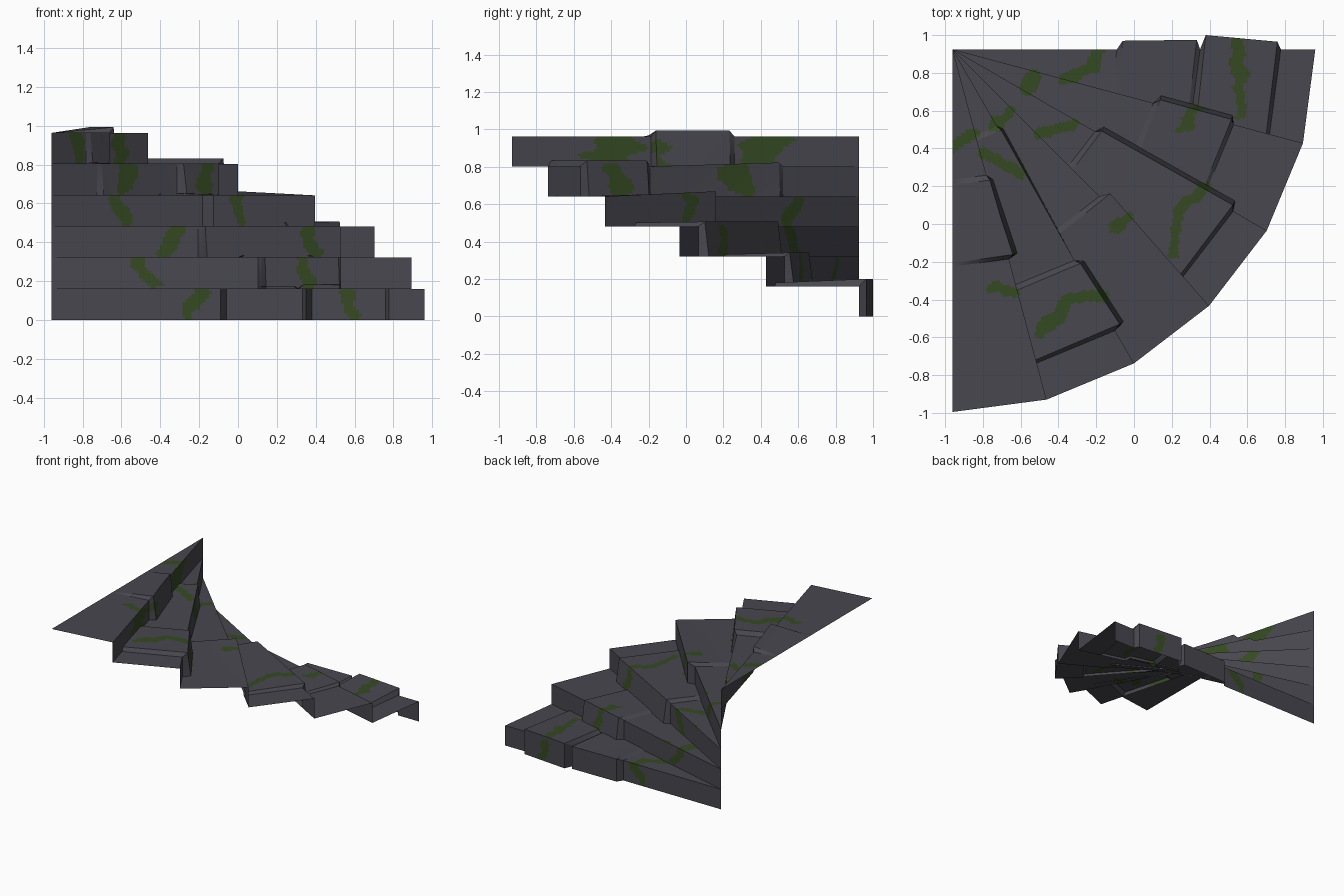
import bpy, bmesh, math
from mathutils import Vector, noise

if "Cube" in bpy.data.objects:
    bpy.data.objects.remove(bpy.data.objects["Cube"])

CX, CY, R = -0.96, 0.925, 1.92     # pivot of the winding stair and its radius
RISE, TURN, COUNT = 0.1605, math.radians(15), 6

# Raised stones: step, inner radius, outer radius, inner push, outer push, front lift, back lift
STONES = [
    (0, .87, 1.31, .045, .05, .02, .01), (0, 1.31, 1.737, .075, .04, .04, .02),
    (1, 1.10, 1.54, .05, .048, .02, .01), (2, .87, 1.715, .044, .052, .025, .02),
    (3, 1.10, R, .05, 0, .027, .01), (4, .47, 1.29, .022, 0, .02, .01),
    (4, 1.29, 1.72, .043, .062, .03, .03), (5, .69, 1.15, .028, .051, .03, 0),
]

# Moss on treads: ends of each patch in plan
TREAD_MOSS = [
    ((-.19, .92), (-.23, .83)), ((-.23, .83), (-.35, .77)),
    ((.55, .98), (.57, .58)), ((-.54, .79), (-.57, .71)), ((.32, .61), (.25, .51)),
    ((-.33, .52), (-.49, .48)), ((.37, .19), (.24, .06)), ((.24, .06), (.2, -.16)),
    ((-.67, .59), (-.75, .51)), ((-.03, .03), (-.11, -.02)),
    ((-.8, .38), (-.61, .27)), ((-.95, .41), (-.86, .48)),
    ((-.18, -.38), (-.34, -.4)), ((-.34, -.4), (-.49, -.58)), ((-.74, -.34), (-.65, -.36)),
]
# Moss on risers: x at the top and at the foot of each streak, per step
RISER_MOSS = [
    ((-.18, -.26), (.55, .6)), ((-.53, -.43), (.34, .36)), ((-.31, -.37), (.35, .4)),
    ((-.64, -.56), (0, .01)), ((-.57, -.59), (-.16, -.17)), ((-.84, -.83), (-.61, -.615)),
]


def mossy(x, y, trails, width):
    """True when the 2D point lies inside a wavy, ragged-edged trail."""
    p = Vector((x, y, 0))
    w = width * (1 + .6 * noise.noise(p * 18))
    p.x += .03 * noise.noise(p * 9)
    for a, b in trails:
        a, b = Vector((*a, 0)), Vector((*b, 0))
        t = min(1, max(0, (p - a).dot(b - a) / (b - a).length_squared))
        if (p - a.lerp(b, t)).length < w:
            return True
    return False


def stations(step):
    """Rows of (radius, push, front lift, back lift), finely interpolated."""
    rows = {0: (0,) * 4, R: (R, 0, 0, 0)}
    for s, r0, r1, p0, p1, front, back in STONES:
        if s == step:
            k = 0 if p1 == 0 else 1          # some stones taper to nothing
            for row in ((r0, 0, 0, 0), (r0 + .03, p0, front, back),
                        (r1 - .018, p1, front * k, back * k), (r1, 0, 0, 0)):
                rows[row[0]] = row
    rows = [rows[r] for r in sorted(rows)]
    out = [rows[0]]
    for a, b in zip(rows, rows[1:]):
        n = max(1, round((b[0] - a[0]) / .015))
        out += [tuple(u + (v - u) * k / n for u, v in zip(a, b)) for k in range(1, n + 1)]
    return out


def add_grid(bm, cols, is_moss):
    rows = [[bm.verts.new(p) for p in col] for col in cols]
    for a, b in zip(rows, rows[1:]):
        for j in range(len(a) - 1):
            quad = (a[j], b[j], b[j + 1], a[j + 1])
            c = sum((v.co for v in quad), Vector()) / 4
            bm.faces.new(quad).material_index = int(is_moss(c))


def build_step(i, mats):
    lean = 0 if i in (0, 3) else .024       # how far the stone fronts lean back
    a0, a1 = -TURN * i, -TURN * (i + 1)
    d0 = Vector((math.cos(a0), math.sin(a0), 0))
    d1 = Vector((math.cos(a1), math.sin(a1), 0))
    n0 = Vector((-d0.y, d0.x, 0))
    pivot, up = Vector((CX, CY, 0)), Vector((0, 0, 1))
    foot, top = RISE * i, RISE * (i + 1)
    riser, tread = [], []
    for r, push, front, back in stations(i):
        base = pivot + d0 * r + n0 * push + up * foot
        nose = pivot + d0 * r + n0 * max(push - lean, push * .4) + up * (top + front)
        rear = pivot + d1 * r + up * (top + back)
        riser.append([base.lerp(nose, k / 12) for k in range(13)])
        tread.append([nose.lerp(rear, k / 30) for k in range(31)])
    streaks = [((xt, top - .02), (xb, foot + .03)) for xt, xb in RISER_MOSS[i]]
    bm = bmesh.new()
    add_grid(bm, riser, lambda c: mossy(c.x, c.z, streaks, .034))
    add_grid(bm, tread, lambda c: mossy(c.x, c.y, TREAD_MOSS, .030))
    bmesh.ops.remove_doubles(bm, verts=bm.verts, dist=1e-5)
    # treads face up, risers face the climber
    for f in bm.faces:
        f.normal_update()
        if f.normal.dot(up + n0) < 0:
            f.normal_flip()
    me = bpy.data.meshes.new(f"stair_step_{i + 1}")
    bm.to_mesh(me)
    bm.free()
    for m in mats:
        me.materials.append(m)
    bpy.context.collection.objects.link(bpy.data.objects.new(me.name, me))


def material(name, rgb):
    m = bpy.data.materials.new(name)
    m.diffuse_color = (*rgb, 1)
    m.use_nodes = True
    m.node_tree.nodes["Principled BSDF"].inputs["Base Color"].default_value = m.diffuse_color
    return m


mats = [material("dark slate", (.065, .063, .078)), material("moss green", (.036, .067, .016))]
for i in range(COUNT):
    build_step(i, mats)
